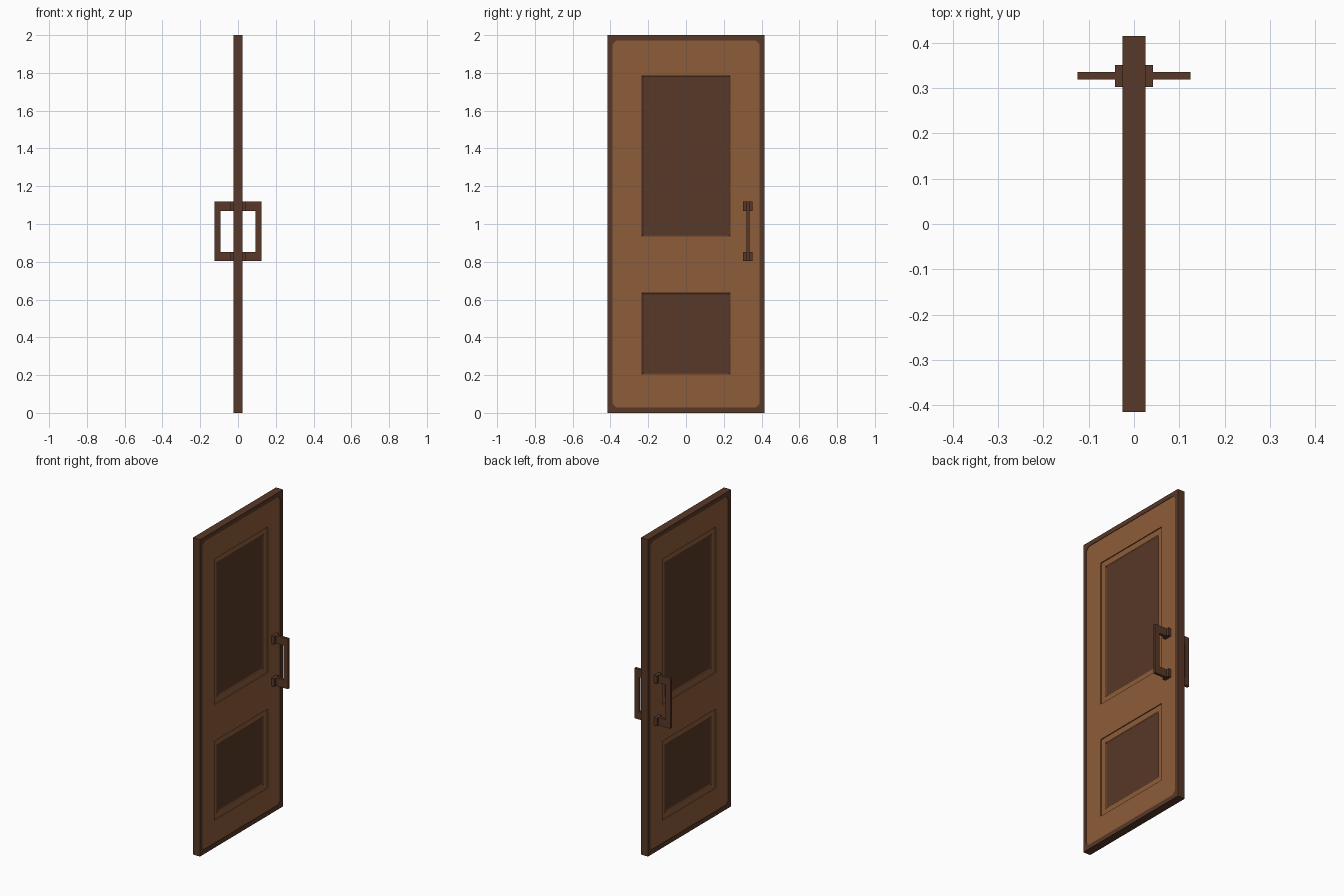
import bpy, bmesh
from mathutils import Vector

if "Cube" in bpy.data.objects:
    bpy.data.objects.remove(bpy.data.objects["Cube"])


def mat(name, c):
    m = bpy.data.materials.new(name)
    m.diffuse_color = (*c, 1)
    m.use_nodes = True
    m.node_tree.nodes["Principled BSDF"].inputs["Base Color"].default_value = m.diffuse_color
    return m


LIGHT = mat("light_wood", (0.27, 0.108, 0.042))
DARK = mat("dark_wood", (0.098, 0.04, 0.021))


def finish(bm, name, mats):
    me = bpy.data.meshes.new(name)
    bm.to_mesh(me)
    bm.free()
    for m in mats:
        me.materials.append(m)
    ob = bpy.data.objects.new(name, me)
    bpy.context.collection.objects.link(ob)
    return ob


def rect(y0, y1, z0, z1):
    return [(y0, z0), (y1, z0), (y1, z1), (y0, z1)]


# Door leaf: both sides share the same stepped layout
W, H, T = 0.415, 2.0, 0.025      # half width, height, half thickness
FACE, STEP, PANEL = 0.022, 0.016, 0.010   # depths of face, moulding, panel
bm = bmesh.new()


def face(pts, s, m):
    vs = [bm.verts.new((x * s, y, z)) for x, y, z in pts]
    if s < 0:
        vs.reverse()
    bm.faces.new(vs).material_index = m


def flat(loop, x, s, m):
    face([(x, y, z) for y, z in loop], s, m)


def ring(a, xa, b, xb, s, m):
    n = len(a)
    for i in range(n):
        j = (i + 1) % n
        face([(xa, *a[i]), (xa, *a[j]), (xb, *b[j]), (xb, *b[i])], s, m)


y, z0, z1, c = 0.39, 0.028, 1.972, 0.022
octo = [(-y + c, z0), (y - c, z0), (y, z0 + c), (y, z1 - c),
        (y - c, z1), (-y + c, z1), (-y, z1 - c), (-y, z0 + c)]
outer = rect(-W, W, 0, H)
P = 0.268
for s in (1, -1):
    # dark border around a light face with clipped corners
    for i in range(4):
        j = (i + 1) % 4
        flat([outer[i], outer[j], octo[2*i+1], octo[2*i]], T, s, 1)
        flat([outer[j], octo[(2*i+2) % 8], octo[2*i+1]], T, s, 1)
    ring(octo, T, octo, FACE, s, 1)
    # rails and stiles
    flat(octo[0:3] + [(y, 0.17), (-y, 0.17), octo[7]], FACE, s, 0)
    flat(rect(-y, y, 0.67, 0.90), FACE, s, 0)
    flat([(-y, 1.82), (y, 1.82)] + octo[3:7], FACE, s, 0)
    # recessed panels
    for lo, hi in ((0.17, 0.67), (0.90, 1.82)):
        flat(rect(-y, -P, lo, hi), FACE, s, 0)
        flat(rect(P, y, lo, hi), FACE, s, 0)
        loops = [rect(-P + d, P - d, lo + d, hi - d) for d in (0, 0.033, 0.042)]
        ring(loops[0], FACE, loops[0], STEP, s, 0)
        ring(loops[0], STEP, loops[1], STEP, s, 0)
        ring(loops[1], STEP, loops[2], PANEL, s, 1)
        flat(loops[2], PANEL, s, 1)
# narrow edges of the leaf
ring(outer, -T, outer, T, 1, 1)
bmesh.ops.remove_doubles(bm, verts=bm.verts[:], dist=1e-5)
finish(bm, "door_leaf", [LIGHT, DARK])


# Pull handles
def prism(name, pts, y0, y1):
    b = bmesh.new()
    f = b.faces.new([b.verts.new((x, y0, z)) for x, z in pts])
    r = bmesh.ops.extrude_face_region(b, geom=[f])
    vs = [v for v in r["geom"] if isinstance(v, bmesh.types.BMVert)]
    bmesh.ops.translate(b, verts=vs, vec=Vector((0, y1 - y0, 0)))
    bmesh.ops.recalc_face_normals(b, faces=b.faces[:])
    return finish(b, name, [DARK])


for s, side in ((1, "right"), (-1, "left")):
    grip = [(0.02, 0.803), (0.125, 0.803), (0.125, 1.12), (0.02, 1.12),
            (0.02, 1.07), (0.093, 1.07), (0.093, 0.853), (0.02, 0.853)]
    prism("handle_grip_" + side, [(x * s, z) for x, z in grip], 0.319, 0.335)
    for lo, hi, end in ((0.803, 0.853, "lower"), (1.07, 1.12, "upper")):
        plate = [(x * s, z) for x, z in rect(0.018, 0.042, lo, hi)]
        prism(f"handle_mount_{end}_{side}", plate, 0.302, 0.351)
